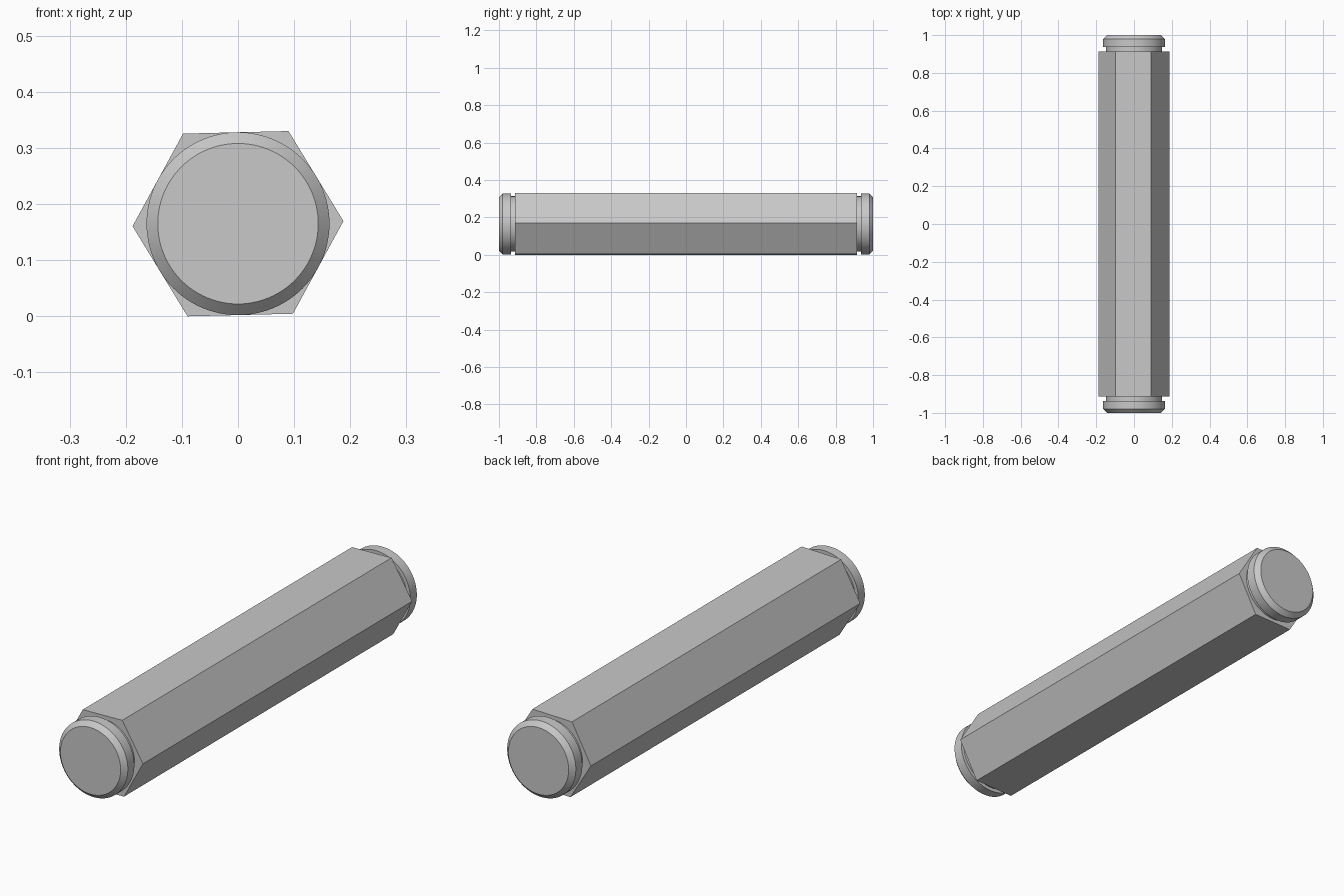
import bpy, bmesh, math

cube = bpy.data.objects.get("Cube")
if cube:
    bpy.data.objects.remove(cube, do_unlink=True)

HEX_RADIUS = 0.188
TILT = math.radians(1.4)
CENTRE_Z = HEX_RADIUS * math.sin(math.radians(60) + TILT)
HEX_END = 0.913

steel = bpy.data.materials.new("grey_steel")
steel.use_nodes = True
steel.diffuse_color = (0.58, 0.58, 0.58, 1)
steel.node_tree.nodes["Principled BSDF"].inputs["Base Color"].default_value = (0.58, 0.58, 0.58, 1)


def turned(name, profile, sides, turn=0.0):
    """Capped solid along y from (y, radius) stations."""
    bm = bmesh.new()
    rings = []
    for y, r in profile:
        angles = [turn + 2 * math.pi * i / sides for i in range(sides)]
        rings.append([bm.verts.new((r * math.cos(a), y, CENTRE_Z + r * math.sin(a))) for a in angles])
    for a, b in zip(rings, rings[1:]):
        for i in range(sides):
            j = (i + 1) % sides
            bm.faces.new((a[i], a[j], b[j], b[i]))
    bm.faces.new(rings[0])
    bm.faces.new(rings[-1])
    bmesh.ops.recalc_face_normals(bm, faces=bm.faces)
    mesh = bpy.data.meshes.new(name)
    bm.to_mesh(mesh)
    bm.free()
    mesh.materials.append(steel)
    obj = bpy.data.objects.new(name, mesh)
    bpy.context.collection.objects.link(obj)
    return obj


# Hexagonal bar
turned("hex_bar", [(-HEX_END, HEX_RADIUS), (HEX_END, HEX_RADIUS)], 6, TILT)

# Round ends: neck groove, collar and chamfered tip
end_profile = [(HEX_END - 0.01, 0.148), (0.936, 0.148), (0.936, 0.163), (0.98, 0.163), (1.0, 0.143)]
for name, side in (("front_end", -1), ("back_end", 1)):
    end = turned(name, [(side * y, r) for y, r in end_profile], 96)
    bpy.ops.object.select_all(action="DESELECT")
    end.select_set(True)
    bpy.context.view_layer.objects.active = end
    bpy.ops.object.shade_smooth_by_angle(angle=math.radians(30))
